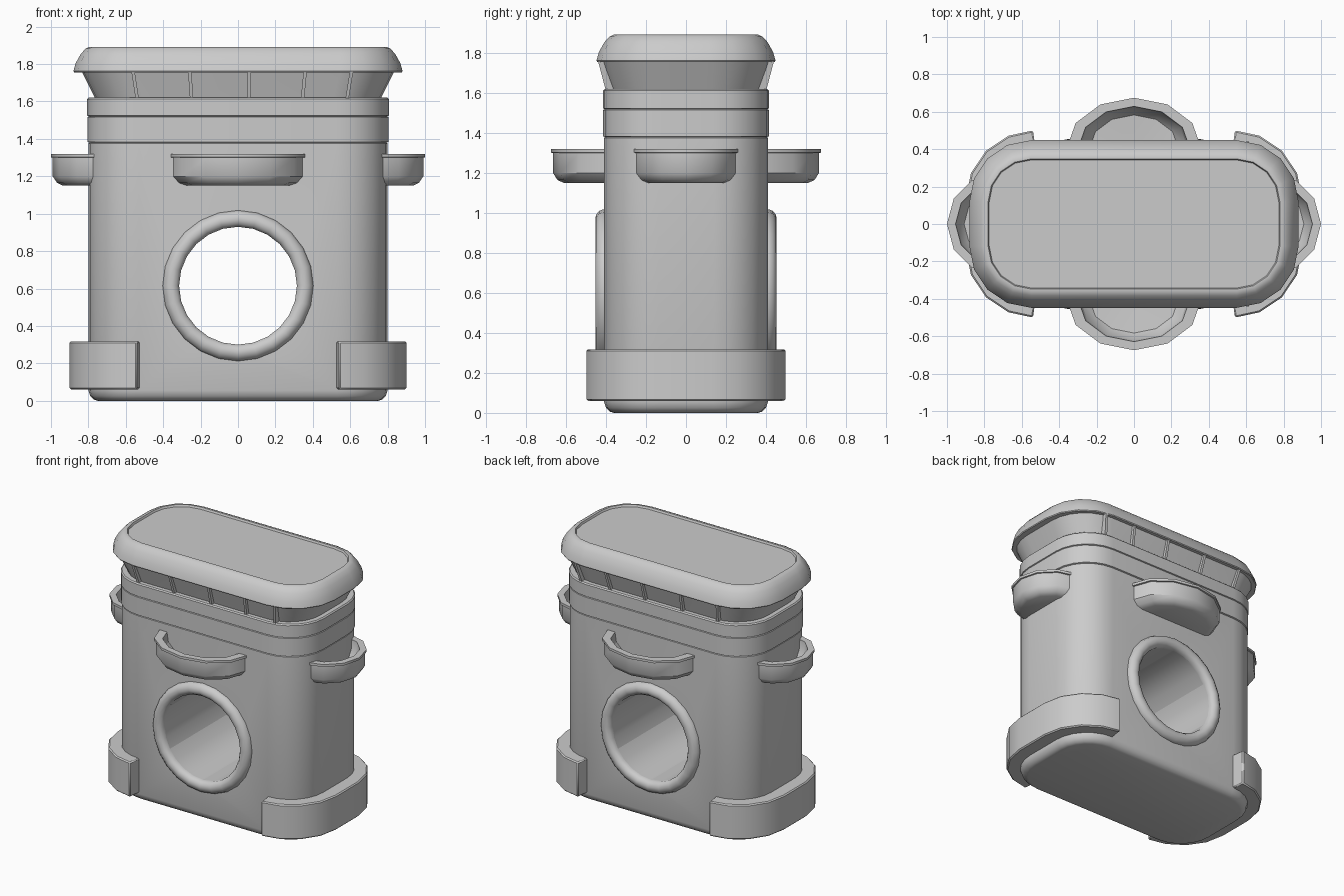
import bpy, bmesh, math
from math import sin, cos, pi, radians

if "Cube" in bpy.data.objects:
    bpy.data.objects.remove(bpy.data.objects["Cube"])


def make(name, verts, faces, angle=35):
    me = bpy.data.meshes.new(name)
    me.from_pydata(verts, [], faces)
    bm = bmesh.new()
    bm.from_mesh(me)
    bmesh.ops.recalc_face_normals(bm, faces=bm.faces)
    bm.to_mesh(me)
    bm.free()
    ob = bpy.data.objects.new(name, me)
    bpy.context.collection.objects.link(ob)
    smooth(ob, angle)
    return ob


def select(ob):
    bpy.ops.object.select_all(action='DESELECT')
    ob.select_set(True)
    bpy.context.view_layer.objects.active = ob


def smooth(ob, angle=35):
    select(ob)
    bpy.ops.object.shade_smooth_by_angle(angle=radians(angle))


def rounded_rect(hx, hy, r, n):
    pts = []
    for k, (sx, sy) in enumerate([(1, 1), (-1, 1), (-1, -1), (1, -1)]):
        for i in range(n + 1):
            a = (k + i / n) * pi / 2
            pts.append((sx * (hx - r) + r * cos(a), sy * (hy - r) + r * sin(a)))
    return pts


def loft(rings, closed=True, caps=True):
    """Join rings of 3D points with quads."""
    n = len(rings[0])
    verts = [p for ring in rings for p in ring]
    faces = []
    for j in range(len(rings) - 1):
        for i in range(n if closed else n - 1):
            k = (i + 1) % n
            faces.append((j * n + i, j * n + k, (j + 1) * n + k, (j + 1) * n + i))
    if caps:
        faces += [tuple(range(n)), tuple(range(len(verts) - n, len(verts)))]
    return verts, faces


def slab(name, hx, hy, r, profile, n):
    """Rounded-rectangle stack; profile holds (inset, z)."""
    rings = [[(x, y, z) for x, y in rounded_rect(hx - d, hy - d, r - d, n)]
             for d, z in profile]
    return make(name, *loft(rings))


# Body with base bevel and two collar seams
body = slab("body", 0.80, 0.41, 0.27, [
    (0.05, 0), (0.03, 0.006), (0.01, 0.025), (0, 0.055),
    (0, 1.376), (0.006, 1.38), (-0.004, 1.384),
    (-0.004, 1.516), (0.004, 1.52), (-0.006, 1.524),
    (-0.006, 1.612), (0.002, 1.62)], 6)

# Round opening through the body
HZ, HR = 0.615, 0.315
bpy.ops.mesh.primitive_cylinder_add(vertices=24, radius=HR, depth=2,
                                    location=(0, 0, HZ), rotation=(pi / 2, 0, 0))
cutter = bpy.context.object
cutter.name = "hole_cutter"
cutter.hide_render = True
mod = body.modifiers.new("hole", 'BOOLEAN')
mod.operation, mod.solver, mod.object = 'DIFFERENCE', 'EXACT', cutter
select(body)
bpy.ops.object.modifier_apply(modifier="hole")
bpy.data.objects.remove(cutter)
smooth(body)

# Raised rims around the opening
RIM = [(0.315, 0.40), (0.315, 0.425), (0.33, 0.445), (0.352, 0.454),
       (0.375, 0.450), (0.395, 0.435), (0.403, 0.415), (0.403, 0.40)]
for s, side in ((-1, "front"), (1, "back")):
    rings = [[(r * cos(i * pi / 12), s * y, HZ + r * sin(i * pi / 12))
              for i in range(24)] for r, y in RIM]
    make(side + "_hole_rim", *loft(rings, caps=False), 50)

# Flared neck under the lid
neck = [[(x, y, z) for x, y in rounded_rect(hx, hy, r, 6)]
        for hx, hy, r, z in [(0.755, 0.372, 0.25, 1.60), (0.84, 0.425, 0.29, 1.77)]]
make("neck", *loft(neck))

# Slanted ribs on the neck, front and back
for s, side in ((-1, "front"), (1, "back")):
    for k, x in enumerate((-0.55, -0.253, 0.06, 0.352, 0.595)):
        lean = 0.02 * x
        rings = []
        for z, y0, y1, dx in ((1.615, 0.36, 0.402, -lean), (1.76, 0.41, 0.440, lean)):
            rings.append([(x + dx - 0.009, s * y0, z), (x + dx + 0.009, s * y0, z),
                          (x + dx + 0.009, s * y1, z), (x + dx - 0.009, s * y1, z)])
        make(f"{side}_neck_rib_{k + 1}", *loft(rings))

# Lid with rounded edge and shallow sunken panel
slab("lid", 0.88, 0.448, 0.33, [
    (0.04, 1.756), (0.004, 1.756), (0, 1.762), (0.012, 1.805), (0.04, 1.855),
    (0.065, 1.882), (0.085, 1.892), (0.10, 1.892), (0.106, 1.878)], 4)

# Corner-wrapping foot bumpers
def wrap(r, x0):
    arc = [(0.53 + r * cos(a), sy * 0.13 + r * sin(a))
           for sy, start in ((-1, -pi / 2), (1, 0))
           for a in [start + i * pi / 8 for i in range(5)]]
    arc[0], arc[-1] = (x0, arc[0][1]), (x0, arc[-1][1])
    return arc


for s, side in ((-1, "left"), (1, "right")):
    outline = wrap(0.37, 0.54) + wrap(0.26, 0.525)[::-1]
    ob = make(side + "_foot_bumper",
              *loft([[(s * x, y, z) for x, y in outline] for z in (0.06, 0.318)]))
    bev = ob.modifiers.new("bevel", 'BEVEL')
    bev.width, bev.segments, bev.limit_method = 0.008, 1, 'ANGLE'
    bev.angle_limit = radians(50)

# Open half-round trays on all four sides
TRAY = [(0.0, 1.15), (0.76, 1.15), (0.88, 1.165), (0.965, 1.20), (0.965, 1.30),
        (1.0, 1.302), (1.0, 1.32), (0.83, 1.32), (0.80, 1.25),
        (0.66, 1.20), (0.0, 1.185)]
for name, turn, offset, wide in (("front", -pi / 2, 0.405, 0.36), ("back", pi / 2, 0.405, 0.36),
                                 ("right", 0, 0.73, 0.27), ("left", pi, 0.73, 0.27)):
    rings = []
    for k, z in TRAY:
        ring = []
        for i in range(7):
            a = -pi / 2 + i * pi / 6
            u, v = offset + 0.27 * k * cos(a), wide * k * sin(a)
            ring.append((u * cos(turn) - v * sin(turn), u * sin(turn) + v * cos(turn), z))
        rings.append(ring)
    ob = make(name + "_tray", *loft(rings, closed=False, caps=False))
    bm = bmesh.new()
    bm.from_mesh(ob.data)
    bmesh.ops.remove_doubles(bm, verts=bm.verts, dist=1e-4)
    bm.to_mesh(ob.data)
    bm.free()
    smooth(ob)
